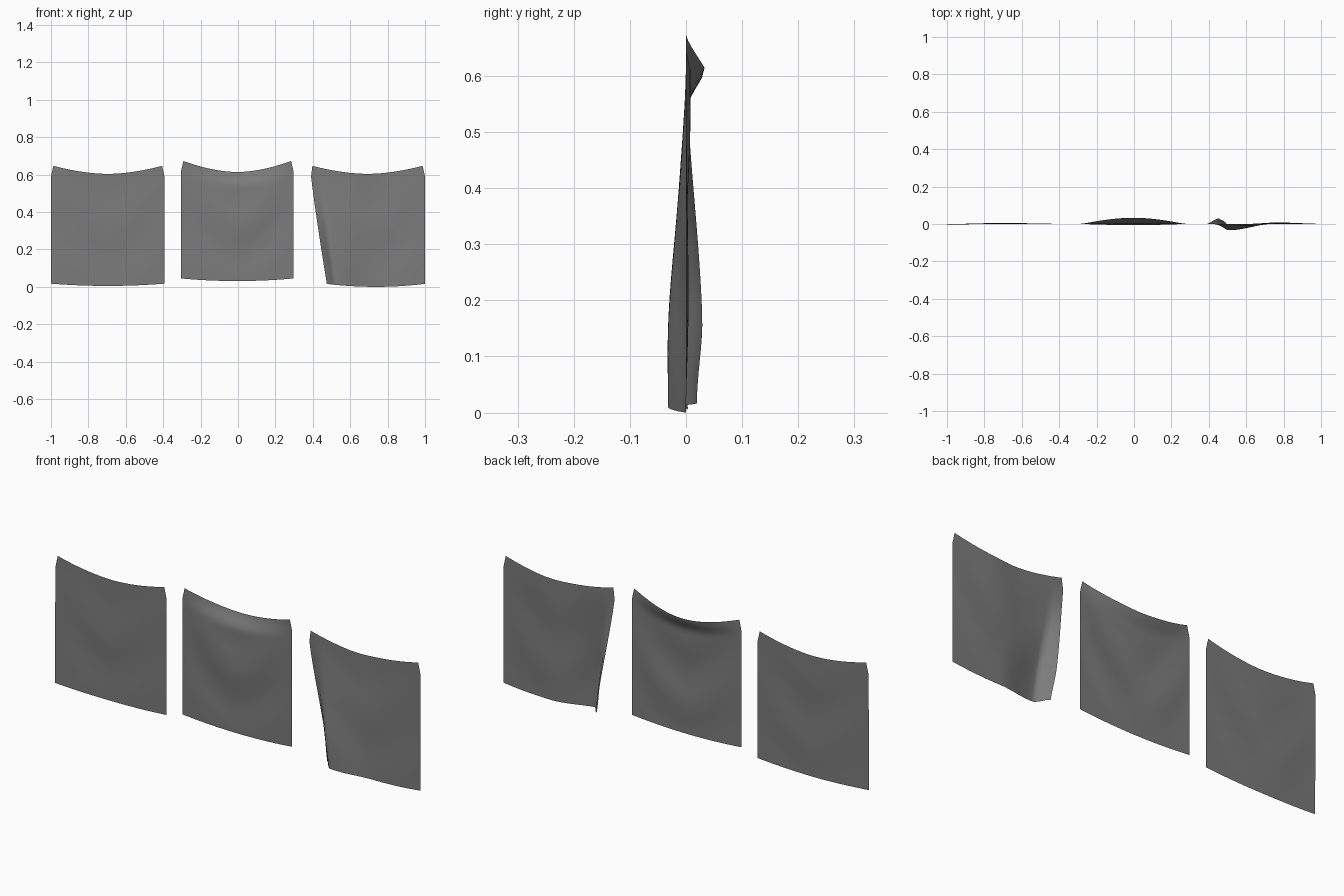
import bpy, bmesh, math

cube = bpy.data.objects.get("Cube")
if cube:
    bpy.data.objects.remove(cube, do_unlink=True)

# Grey cloth colour
cloth = bpy.data.materials.new("grey cloth")
cloth.use_nodes = True
colour = (0.2, 0.2, 0.2, 1)
cloth.diffuse_color = colour
cloth.node_tree.nodes["Principled BSDF"].inputs["Base Color"].default_value = colour

N = 32


def smooth(a, b, t):
    t = min(1, max(0, (t - a) / (b - a)))
    return t * t * (3 - 2 * t)


def swag(u, v, depth):
    """Soft hanging folds that dip in the middle and fade at the borders."""
    s = 2 * u - 1
    fade = (1 - s * s) * math.sin(math.pi * v)
    return depth * fade * math.sin(9 * (v - 0.45 * abs(s) ** 1.5))


def hanging_sheet(name, left, right, bottom, bottom_lift, top, top_lift, shape):
    """Sheet with a sagging top edge, raised corners and a bowed hem."""
    bm = bmesh.new()
    rows = []
    for j in range(N + 1):
        v = j / N
        row = []
        for i in range(N + 1):
            u = i / N
            s = 2 * u - 1
            low = bottom + bottom_lift * s * s
            high = top + top_lift * abs(s) ** 1.8
            pull = 0.013 * max(0, (v - 0.91) / 0.09)
            x = left + (right - left) * u - pull * s
            dx, y = shape(u, v)
            row.append(bm.verts.new((x + dx, y, low + (high - low) * v)))
        rows.append(row)
    for a, b in zip(rows, rows[1:]):
        for i in range(N):
            bm.faces.new((a[i], a[i + 1], b[i + 1], b[i]))
    mesh = bpy.data.meshes.new(name)
    bm.to_mesh(mesh)
    bm.free()
    mesh.materials.append(cloth)
    for face in mesh.polygons:
        face.use_smooth = True
    obj = bpy.data.objects.new(name, mesh)
    bpy.context.collection.objects.link(obj)


def flat_drape(u, v):
    lean = 0.006 * smooth(0, 0.5, u) - 0.004 * (1 - u) * (1 - v)
    return 0, lean * (1 - 0.5 * u) + swag(u, v, 0.003)


def slack_drape(u, v):
    # The slack top edge billows backwards
    s = 2 * u - 1
    billow = 0.033 * (1 - s * s) ** 1.3 * smooth(0.86, 1, v) ** 1.3
    return 0, billow + swag(u, v, 0.006)


def folded_drape(u, v):
    # The loose side swings inwards and its edge curls backwards
    loose = 1 - v
    swing = 0.09 * loose ** 1.15
    curl = smooth(0, 0.85, loose)
    edge = 1 - smooth(0, 0.1, u)
    dx = swing * (1 - u) - 0.058 * curl * u * max(0, 1 - u / 0.3) * 0.6
    ridge = -0.033 * smooth(0, 0.1, u) * (1 - smooth(0.08, 0.5, u))
    tail = 0.03 * edge * (1 - 0.35 * smooth(0.75, 1, loose))
    back = 0.009 * math.sin(math.pi * u) * smooth(0.35, 0.65, u)
    return dx, curl * (ridge + tail) + back * v + swag(u, v, 0.003)


# Three sheets in a row
hanging_sheet("right_sheet", -1, -0.393, 0.005, 0.012, 0.604, 0.043, flat_drape)
hanging_sheet("middle_sheet", -0.305, 0.297, 0.031, 0.014, 0.614, 0.059, slack_drape)
hanging_sheet("left_sheet", 0.385, 1, 0, 0.016, 0.604, 0.043, folded_drape)
